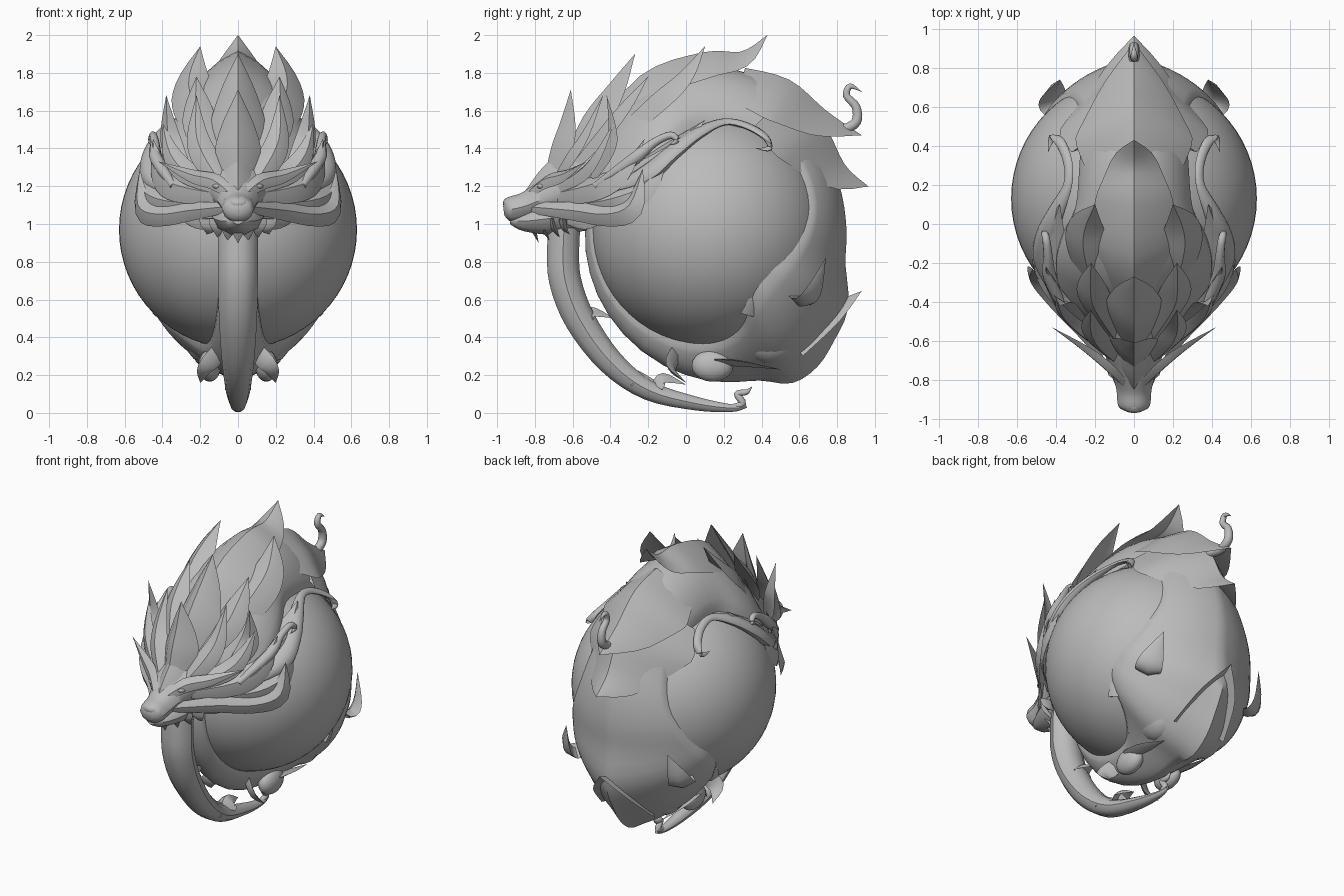
import bpy, bmesh, math
from mathutils import Vector

if "Cube" in bpy.data.objects:
    bpy.data.objects.remove(bpy.data.objects["Cube"], do_unlink=True)

stone = bpy.data.materials.new("stone grey")
stone.use_nodes = True
stone.diffuse_color = (0.5, 0.5, 0.5, 1)
stone.node_tree.nodes["Principled BSDF"].inputs["Base Color"].default_value = (0.5, 0.5, 0.5, 1)

CENTRE = Vector((0, 0.13, 0.97))
RADIUS = 0.63


def finish(name, bm, angle=40):
    bmesh.ops.recalc_face_normals(bm, faces=bm.faces)
    mesh = bpy.data.meshes.new(name)
    bm.to_mesh(mesh)
    bm.free()
    mesh.materials.append(stone)
    ob = bpy.data.objects.new(name, mesh)
    bpy.context.collection.objects.link(ob)
    bpy.ops.object.select_all(action="DESELECT")
    ob.select_set(True)
    bpy.context.view_layer.objects.active = ob
    bpy.ops.object.shade_smooth_by_angle(angle=math.radians(angle))


def spline(values, steps):
    """Catmull-Rom through vectors."""
    out, n = [], len(values)
    for i in range(n - 1):
        a, b, c, d = (values[max(0, min(n - 1, i + k))] for k in (-1, 0, 1, 2))
        for s in range(steps):
            t = s / steps
            out.append(0.5 * (2 * b + (c - a) * t + (2 * a - 5 * b + 4 * c - d) * t * t
                              + (3 * b - a - 3 * c + d) * t ** 3))
    return out + [values[-1]]


def loft(name, points, widths, section, lat=None, flat=1.0):
    """Sweep a 2D section along a smooth path, scaled by the widths."""
    path = spline([Vector(p) for p in points], 4)
    sizes = [max(v.x, 0.001) for v in spline([Vector((w, 0, 0)) for w in widths], 4)]
    centred = lat is not None
    if not centred:
        mid = path[len(path) // 2]
        lat = (path[-1] - path[0]).cross(mid - CENTRE)
    bm, rings = bmesh.new(), []
    for i, p in enumerate(path):
        tangent = (path[min(i + 1, len(path) - 1)] - path[max(i - 1, 0)]).normalized()
        side = (lat - tangent * lat.dot(tangent)).normalized()
        up = side.cross(tangent)
        if not centred and up.dot(p - CENTRE) < 0:
            up = -up
        rings.append([bm.verts.new(p + (side * u + up * v * flat) * sizes[i]) for u, v in section])
    n = len(section)
    for a, b in zip(rings, rings[1:]):
        for k in range(n):
            bm.faces.new((a[k], a[(k + 1) % n], b[(k + 1) % n], b[k]))
    bm.faces.new(rings[0])
    bm.faces.new(rings[-1])
    finish(name, bm)


def pair(name, points, *args, **kw):
    for label, s in (("left", 1), ("right", -1)):
        loft(f"{label}_{name}", [(s * x, y, z) for x, y, z in points], *args, **kw)


def ball(name, loc, size, seg=32):
    bm = bmesh.new()
    bmesh.ops.create_uvsphere(bm, u_segments=seg, v_segments=seg // 2, radius=1)
    for v in bm.verts:
        v.co = Vector(loc) + Vector(a * b for a, b in zip(v.co, size))
    finish(name, bm, 60)


def leaf(droop):
    return [(-1, -droop), (-.55, .1 - droop * .4), (0, .2), (.55, .1 - droop * .4), (1, -droop), (0, -.1)]


LEAF, CREST, FIN = leaf(.35), leaf(.75), leaf(.6)
BLADE = [(-1, 0), (0, 0.35), (1, 0), (0, -0.35)]
ROUND = [(math.cos(math.pi * k / 5), math.sin(math.pi * k / 5)) for k in range(10)]
X = Vector((1, 0, 0))

# Orb
ball("orb", CENTRE, (RADIUS,) * 3, 64)

# Body shell: angle about x, keel distance, half spread in degrees, roundness of the ridge
KEYS = [(-186, .66, 9, 2), (-160, .68, 9, 2), (-130, .72, 11, 2), (-100, .78, 15, 1.7),
        (-85, .81, 20, 1.3), (-72, .84, 32, 1), (-62, .92, 46, .8), (-52, .92, 52, .75),
        (-42, .88, 53, .75), (-30, .84, 52, .8), (-15, .74, 46, .9), (0, .72, 39, 1), (15, .72, 32, 1.1),
        (35, .74, 27, 1.3), (50, .82, 26, 1.5), (75, .85, 27, 1.7), (95, .87, 29, 1.7),
        (110, .84, 36, 1.7), (125, .8, 40, 1.7), (140, .76, 40, 1.7), (155, .75, 38, 1.7),
        (168, .73, 28, 1.7)]
bm, rows, SIDE = bmesh.new(), [], 12
for key in spline([Vector(k) for k in KEYS], 3):
    a, row = math.radians(key[0]), []
    for k in range(-SIDE, SIDE + 1):
        t = k / SIDE
        phi = math.radians(key[2]) * t
        d = RADIUS + 0.012 + (key[1] - RADIUS - 0.012) * (1 - abs(t) ** key[3])
        if abs(t) == 1:
            d = RADIUS - 0.01
        row.append(bm.verts.new(CENTRE + d * Vector((math.sin(phi), math.cos(phi) * math.cos(a),
                                                     math.cos(phi) * math.sin(a)))))
    rows.append(row)
for a, b in zip(rows, rows[1:]):
    for k in range(2 * SIDE):
        bm.faces.new((a[k], a[k + 1], b[k + 1], b[k]))
finish("body_shell", bm, 50)

# Head, jaw, nose and eyes
loft("head", [(0, -.965, 1.07), (0, -.935, 1.075), (0, -.85, 1.095), (0, -.76, 1.13), (0, -.62, 1.18),
              (0, -.45, 1.23), (0, -.3, 1.27)], [.03, .08, .09, .115, .17, .24, .28], ROUND, lat=X, flat=.85)
loft("jaw", [(0, -.93, 1.02), (0, -.86, 1.015), (0, -.72, 1.03), (0, -.52, 1.06)],
     [.03, .08, .13, .14], ROUND, lat=X, flat=.7)
ball("nose", (0, -.925, 1.11), (.06, .045, .035), 16)
for s, label in ((1, "left"), (-1, "right")):
    ball(label + "_eye", (s * .1, -.76, 1.2), (.035, .03, .018), 12)

# Chin beard
for k in range(-3, 4):
    x = k * .05
    y = -.82 + abs(k) * .055
    loft("chin_tuft", [(x, y, 1.03), (x, y + .01, .98), (x * 1.1, y + .04, .9 + abs(k) * .015)],
         [.055, .045, 0], BLADE, lat=X)

# Long neck strand curling under the body
loft("neck_strand", [(0, -.64, 1.03), (0, -.65, .88), (0, -.64, .7), (0, -.56, .49), (0, -.4, .27),
                     (0, -.2, .12), (0, .05, .05), (0, .24, .025), (0, .32, .035)],
     [.105, .105, .105, .1, .085, .065, .045, .025, .01], ROUND, lat=X, flat=.85)
loft("strand_curl", [(0, .24, .03), (0, .3, .05), (0, .27, .1), (0, .32, .11), (0, .35, .14)],
     [.015, .02, .018, .015, 0], ROUND, lat=X)
for y, z in ((-.5, .55), (-.28, .22), (-.12, .2)):
    loft("belly_barb", [(0, y - .05, z - .05), (0, y, z), (0, y + .12, z - .05)],
         [.07, .06, 0], CREST, lat=X)

# Central crest, from forehead to back
loft("forehead_leaf", [(0, -.86, 1.15), (0, -.77, 1.26), (0, -.69, 1.36), (0, -.64, 1.5)],
     [.035, .085, .06, 0], CREST, lat=X)
loft("front_crest", [(0, -.74, 1.22), (0, -.69, 1.4), (0, -.65, 1.53), (0, -.61, 1.71)],
     [.07, .12, .09, 0], CREST, lat=X)
loft("middle_crest", [(0, -.63, 1.33), (0, -.52, 1.55), (0, -.39, 1.73), (0, -.27, 1.9)],
     [.1, .15, .1, 0], CREST, lat=X)
loft("back_crest", [(0, -.5, 1.42), (0, -.22, 1.75), (0, .1, 1.87), (0, .3, 1.89), (0, .43, 2.0)],
     [.15, .21, .2, .12, 0], leaf(.5), lat=X)

# Paired mane leaves
MANE = [
    ("great_leaf", [(.15, -.45, 1.4), (.24, -.18, 1.65), (.25, -.03, 1.78), (.2, .1, 1.94)], .12),
    ("upper_leaf", [(.1, -.58, 1.33), (.2, -.42, 1.52), (.22, -.32, 1.64), (.22, -.2, 1.78)], .09),
    ("outer_leaf", [(.27, -.5, 1.25), (.35, -.42, 1.4), (.37, -.4, 1.5), (.38, -.42, 1.68)], .06),
    ("temple_leaf", [(.1, -.7, 1.23), (.18, -.62, 1.36), (.22, -.54, 1.48), (.22, -.44, 1.68)], .07),
    ("ear", [(.12, -.68, 1.2), (.28, -.55, 1.28), (.36, -.47, 1.38), (.4, -.38, 1.54)], .06),
    ("brow", [(.04, -.84, 1.16), (.13, -.75, 1.23), (.25, -.65, 1.26), (.42, -.53, 1.33)], .045),
    ("cheek_leaf", [(.12, -.68, 1.16), (.32, -.5, 1.2), (.42, -.35, 1.27), (.45, -.22, 1.45)], .08),
    ("low_cheek_leaf", [(.2, -.58, 1.1), (.42, -.38, 1.13), (.5, -.22, 1.2), (.48, -.1, 1.37)], .09),
    ("side_leaf", [(.3, -.4, 1.25), (.42, -.18, 1.35), (.42, -.05, 1.43), (.38, .1, 1.55)], .09),
]
for name, pts, w in MANE:
    pair(name, pts, [w * .6, w, w * .8, 0], LEAF)
pair("moustache", [(.07, -.83, 1.09), (.25, -.6, 1.07), (.42, -.42, 1.05), (.52, -.29, 1.1), (.52, -.23, 1.29)],
     [.03, .05, .06, .07, 0], LEAF)
pair("jaw_fin", [(.1, -.65, 1.06), (.2, -.53, 1.02), (.3, -.42, 1.02)], [.05, .05, 0], BLADE)

# Curling whiskers
pair("long_whisker", [(.38, -.4, 1.18), (.45, -.2, 1.27), (.45, -.07, 1.38), (.4, .06, 1.48), (.34, .2, 1.54),
                      (.34, .32, 1.52), (.38, .42, 1.46), (.42, .44, 1.4), (.44, .37, 1.4)],
     [.02, .07, .06, .045, .026, .026, .026, .022, 0], ROUND, flat=.6)
pair("short_whisker", [(.34, -.48, 1.2), (.43, -.28, 1.34), (.44, -.17, 1.43), (.45, -.08, 1.47),
                       (.46, -.05, 1.44), (.46, -.09, 1.42)], [.02, .035, .024, .02, .016, 0], ROUND)

# Tail fins and curl at the back
loft("upper_tail_fin", [(0, .3, 1.78), (0, .52, 1.71), (0, .72, 1.57), (0, .93, 1.47)],
     [.24, .3, .19, 0], FIN, lat=X)
loft("lower_tail_fin", [(0, .5, 1.66), (0, .66, 1.5), (0, .81, 1.29), (0, .965, 1.2)],
     [.32, .38, .2, 0], FIN, lat=X)
loft("tail_curl", [(0, .72, 1.52), (0, .82, 1.5), (0, .9, 1.54), (0, .9, 1.62), (0, .85, 1.68),
                   (0, .87, 1.73), (0, .93, 1.7)], [.025, .026, .028, .024, .02, .016, 0], ROUND, lat=X)
loft("rump_spike", [(0, .55, .4), (0, .77, .55), (0, .93, .645)], [.2, .13, 0], FIN, lat=X)

# Hind fins, flames, paws and claws
pair("hind_fin", [(.28, .54, .67), (.4, .61, .59), (.42, .68, .65), (.38, .74, .82)],
     [.04, .08, .07, 0], BLADE)
pair("hind_flame", [(.3, .6, .82), (.27, .68, .9), (.25, .7, 1.02)], [.08, .05, 0], BLADE)
pair("thigh_flame", [(.42, .34, .52), (.45, .37, .61), (.47, .38, .72)], [.06, .04, 0], BLADE)
for s, label in ((1, "left"), (-1, "right")):
    ball(label + "_paw", (s * .15, .14, .25), (.06, .11, .085), 20)
    ball(label + "_haunch", (s * .17, .45, .46), (.13, .18, .2), 24)
pair("claw", [(.16, .16, .27), (.18, .3, .26), (.17, .5, .23)], [.06, .045, 0], BLADE)
pair("paw_fin", [(.1, -.05, .32), (.17, -.08, .24), (.2, .0, .16)], [.05, .05, 0], BLADE)
